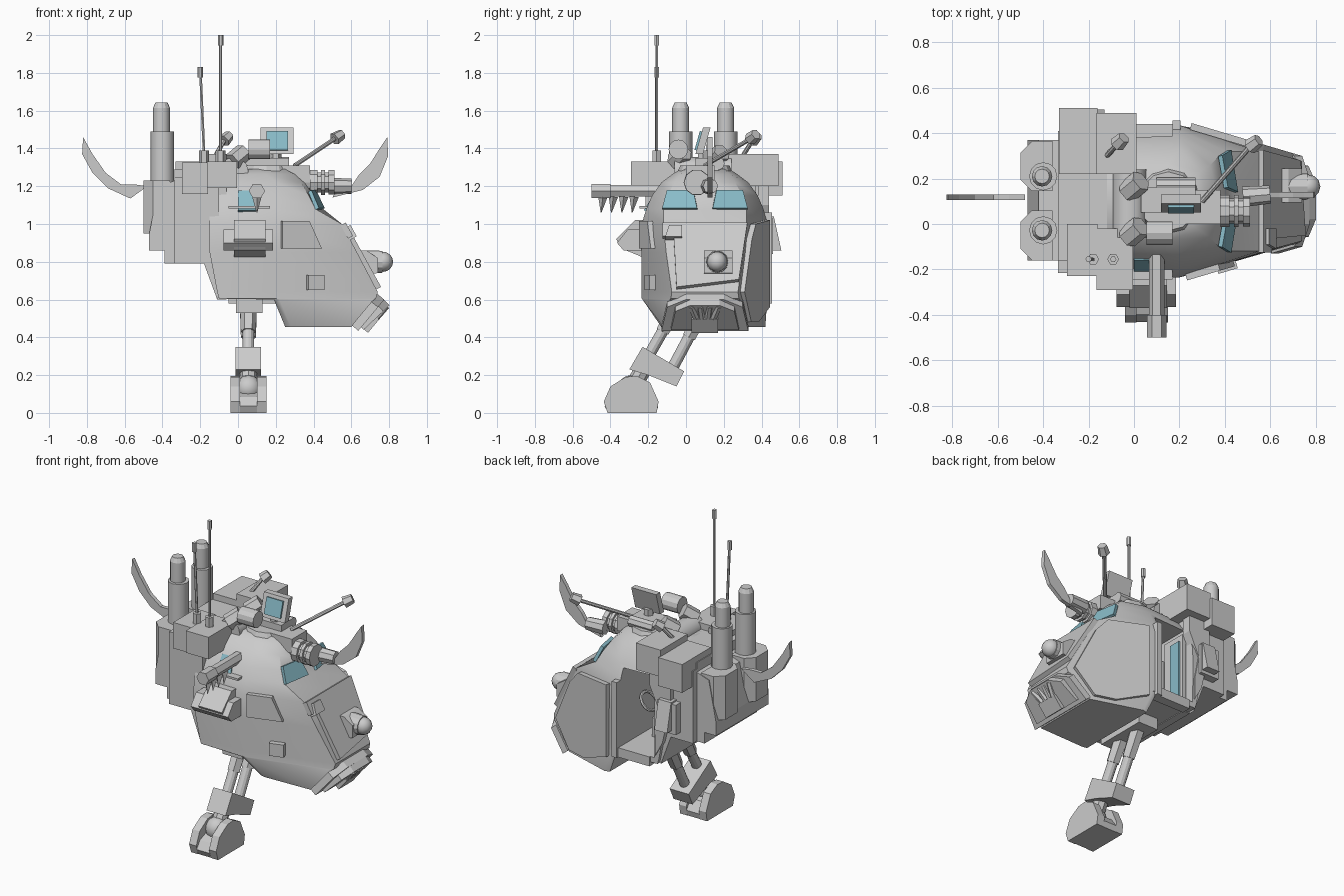
import bpy, bmesh, math
from mathutils import Vector

CY = 0.1  # centre line of the body
glass = bpy.data.materials.new("glass")
glass.diffuse_color = (0.25, 0.5, 0.58, 1)

def finish(name, bm, mat=None, smooth=False):
    bmesh.ops.recalc_face_normals(bm, faces=bm.faces)
    me = bpy.data.meshes.new(name)
    bm.to_mesh(me)
    bm.free()
    ob = bpy.data.objects.new(name, me)
    bpy.context.collection.objects.link(ob)
    if mat:
        me.materials.append(mat)
    if smooth:
        bpy.ops.object.select_all(action='DESELECT')
        ob.select_set(True)
        bpy.context.view_layer.objects.active = ob
        bpy.ops.object.shade_smooth_by_angle(angle=math.radians(35))
    return ob

def loft(name, rings, **kw):
    bm = bmesh.new()
    rs = [[bm.verts.new(p) for p in r] for r in rings]
    n = len(rs[0])
    for a, b in zip(rs, rs[1:]):
        for i in range(n):
            bm.faces.new((a[i], a[(i + 1) % n], b[(i + 1) % n], b[i]))
    bm.faces.new(rs[0][::-1])
    bm.faces.new(rs[-1])
    return finish(name, bm, **kw)

def box(name, x, y, z, **kw):
    q = [(0, 0), (1, 0), (1, 1), (0, 1)]
    return loft(name, [[(x[i], y[j], c) for i, j in q] for c in z], **kw)

def prism_y(name, pts, y, **kw):
    return loft(name, [[(a, c, b) for a, b in pts] for c in y], **kw)

def prism_x(name, pts, x, **kw):
    return loft(name, [[(c, a, b) for a, b in pts] for c in x], **kw)

def rod(name, p, q, r, r2=None, n=12, **kw):
    p, q = Vector(p), Vector(q)
    quat = (q - p).to_track_quat('Z', 'Y')
    circ = [Vector((math.cos(2 * math.pi * i / n), math.sin(2 * math.pi * i / n), 0)) for i in range(n)]
    return loft(name, [[c + quat @ (v * s) for v in circ] for c, s in ((p, r), (q, r2 or r))], **kw)

def ball(name, c, r, u=12, v=8):
    bm = bmesh.new()
    bmesh.ops.create_uvsphere(bm, u_segments=u, v_segments=v, radius=r)
    bmesh.ops.translate(bm, verts=bm.verts, vec=c)
    return finish(name, bm, smooth=True)

def plate(name, pts, t, **kw):  # flat polygon in space thickened to both sides
    v = [Vector(p) for p in pts]
    nrm = sum((a.cross(b) for a, b in zip(v, v[1:] + v[:1])), Vector()).normalized() * t / 2
    return loft(name, [[p - nrm for p in v], [p + nrm for p in v]], **kw)

# hull: z, rear x, front x, rear width, middle width, front width, front bulge
levels = [(.455, .25, .60, .31, .32, .22, 0), (.60, .19, .72, .33, .33, .185, 0),
          (.605, -.10, .73, .33, .335, .18, 0), (.64, -.11, .74, .33, .335, .175, 0),
          (.85, -.15, .63, .335, .335, .205, 0), (1.0, -.15, .55, .33, .335, .22, 0),
          (1.08, -.15, .45, .30, .31, .22, .04), (1.15, -.15, .415, .26, .28, .20, .04),
          (1.22, -.15, .375, .21, .23, .16, .04), (1.265, -.14, .33, .16, .17, .13, .04),
          (1.29, -.12, .28, .12, .13, .10, .03)]
rings = []
for z, xr, xf, wr, wm, wf, b in levels:
    lo = .72 if z < .5 else 1
    xm = max(.2, xr + .03) if z < 1.25 else .15
    rings.append([(xr, CY + wr, z), (xm, CY + wm, z), (xf - b, CY + wf, z), (xf, CY, z),
                  (xf - b, CY - wf, z), (xm, CY - wm * lo, z), (xr, CY - wr * lo, z)])
hull = loft("hull", rings, smooth=True)
cutter = box("doorway_cutter", (-.08, .17), (-.12, .6), (.64, 1.13))
cutter.hide_render = cutter.hide_viewport = True
cut = hull.modifiers.new("doorway", 'BOOLEAN')
cut.object = cutter
cut.solver = 'EXACT'
# doorway frame and cab interior
box("door_post_front", (.17, .205), (.40, .455), (.58, 1.06))
box("door_sill", (-.05, .2), (.38, .44), (.58, .64))
box("door_inner_frame", (-.075, -.045), (.22, .38), (.66, 1.1))
box("door_glass", (-.05, -.035), (.28, .36), (.7, 1.06), mat=glass)
box("seat_base", (-.03, .1), (.0, .2), (.64, .76))
box("seat_back", (-.06, -.01), (.0, .2), (.76, 1.0))
bpy.ops.mesh.primitive_torus_add(location=(.12, .2, .86), rotation=(0, -.9, 0), major_radius=.06,
                                 minor_radius=.01, major_segments=16, minor_segments=6)
bpy.context.object.name = "steering_wheel"
# side armour plates and hatches
yp = lambda x, o: CY + .335 + o - .298 * (x - .2)
plate("side_plate_left", [(x, yp(x, .01), z) for x, z in
      [(.25, .56), (.45, .48), (.58, .48), (.7, .64), (.57, .92), (.5, 1.0), (.25, 1.02)]], .03)
for name, o, t, pts in [("side_hatch_right", .008, .03, [(.23, .87), (.44, .87), (.375, 1.015), (.23, 1.015)]),
                        ("side_cap_right", .01, .05, [(.365, .65), (.45, .65), (.45, .73), (.365, .73)])]:
    plate(name, [(x, 2 * CY - yp(x, o), z) for x, z in pts], t)
# sloped nose armour: a point on the slope from y and z
fx = lambda z, o=0: .545 + (1.0 - z) * .55 + o
plate("nose_plate", [(fx(z, .012), CY + y, z) for y, z in
      [(-.225, 1.0), (.225, 1.0), (.18, .7), (-.15, .66), (-.165, .93), (-.225, .93)]], .03)
plate("nose_vent", [(fx(z, .025), y, z) for y, z in [(-.11, .925), (-.02, .925), (-.02, .985), (-.09, .985)]], .04)
prism_y("lamp_mount", [(.6, .86), (.68, .86), (.74, .82), (.74, .74), (.66, .73)], (.095, .245))
rod("lamp_barrel", (.68, .165, .80), (.765, .165, .80), .06, .058)
ball("lamp", (.768, .165, .80), .053)
jx = lambda z, o: .60 + (z - .455) * .83 + o
outline = [(-.23, .455), (.23, .455), (.2, .58), (.1, .62), (-.1, .62), (-.2, .58)]
for k, (s, o) in enumerate([(1, .02), (.78, .05)]):
    plate("jaw_plate_%d" % k, [(jx(z, o), CY + y * s, .53 + (z - .53) * s - o * .3) for y, z in outline], .045)
plate("jaw_box", [(jx(z, .065), CY + y, z - .02) for y, z in [(-.07, .46), (.07, .46), (.07, .53), (-.07, .53)]], .05)
for i in range(4):
    d = (i - 1.5) * .035
    rod("jaw_pipe_%d" % i, (.72, CY + d * .8, .49), (.785, CY + d * 1.4, .565), .018, n=6)
# cab windows
for s in (-1, 1):
    plate("front_window_%d" % s, [(x, CY + s * y, z) for x, y, z in
          [(.45, .04, 1.08), (.42, .225, 1.08), (.38, .2, 1.175), (.405, .06, 1.175)]], .02, mat=glass)
plate("side_window", [(.0, -.21, 1.065), (.1, -.21, 1.065), (.075, -.145, 1.17), (.0, -.145, 1.17)], .03, mat=glass)
box("side_window_sill", (-.05, .17), (-.245, -.17), (1.082, 1.095))
# rear body with stepped underside
prism_y("rear_body", [(-.06, .6), (-.11, .6), (-.18, .79), (-.39, .79), (-.39, .86), (-.47, .86), (-.47, .95),
        (-.42, 1.2), (-.335, 1.23), (-.335, 1.29), (-.06, 1.29)], (-.16, .37))
for y in ((-.215, -.15), (.36, .41)):
    prism_y("rear_flank", [(-.08, .66), (-.11, .6), (-.18, .79), (-.335, .79), (-.335, 1.25), (-.1, 1.25), (-.1, .8)], y)
prism_y("rear_pillar_left", [(-.09, .66), (-.14, .75), (-.2, 1.0), (-.2, 1.28), (-.05, 1.28), (-.05, 1.1),
                             (-.12, .95), (-.09, .8)], (.38, .44))
box("rear_side_box", (-.25, -.12), (.38, .46), (.84, 1.03))
prism_x("rear_wedge", [(.4, 1.04), (.465, 1.04), (.505, .86), (.4, .86)], (-.22, -.13))
box("shoulder_rear_left", (-.33, -.16), (.22, .51), (1.15, 1.33))
box("shoulder_left", (-.165, .01), (.22, .49), (1.2, 1.37))
box("shoulder_rear_right", (-.296, -.16), (-.23, .0), (1.16, 1.325))
box("shoulder_right", (-.165, -.005), (-.29, -.02), (1.19, 1.33))
rod("shoulder_drum", (-.02, -.06, 1.28), (-.02, .24, 1.28), .075, smooth=True)
for y in (-.03, .17):
    rod("shoulder_stub", (-.03, y - .03, 1.33), (.03, y + .02, 1.38), .05, n=6)
# exhaust pods and stacks
for y, ys in ((-.05, -.028), (.255, .21)):
    loft("exhaust_pod", [[(x, y + d, z) for x, d in
         [(-.36, -.11), (-.45, -.11), (-.5, -.06), (-.5, .06), (-.45, .11), (-.36, .11)]] for z in (.95, 1.23)])
    rod("exhaust_stack", (-.4, ys, 1.0), (-.4, ys, 1.49), .062, smooth=True)
    rod("exhaust_pipe", (-.405, ys, 1.45), (-.405, ys, 1.615), .045, smooth=True)
    rod("exhaust_cap", (-.405, ys, 1.615), (-.405, ys, 1.642), .045, .032)
# tusks front and rear
prism_y("rear_tusk", [(-.82, 1.46), (-.825, 1.37), (-.77, 1.27), (-.69, 1.19), (-.57, 1.135), (-.48, 1.2),
        (-.55, 1.21), (-.62, 1.21), (-.7, 1.27), (-.77, 1.37)], (.105, .13))
prism_y("front_tusk", [(.79, 1.46), (.795, 1.36), (.75, 1.25), (.66, 1.18), (.5, 1.14), (.53, 1.2),
        (.6, 1.2), (.64, 1.26), (.7, 1.32), (.75, 1.4)], (.115, .14))
rod("tusk_socket", (.48, .12, 1.2), (.6, .13, 1.2), .045, .04, n=8)
# roof turret, gun and gear
rod("turret_ring", (.15, .1, 1.22), (.15, .1, 1.31), .17, .13)
box("turret_deck", (.03, .27), (.05, .16), (1.28, 1.35))
for x0, x1, r in [(.2, .38, .05), (.38, .42, .07), (.42, .44, .055), (.44, .46, .07), (.46, .48, .055), (.48, .51, .068)]:
    rod("roof_gun", (x0, .057, 1.22), (x1, .057, 1.22), r, n=10)
box("gun_cradle", (.22, .38), (.0, .15), (1.22, 1.31))
rod("side_barrel", (.1, .17, 1.32), (.27, .17, 1.32), .035, n=8)
rod("roof_cylinder", (.055, -.04, 1.395), (.17, -.04, 1.395), .052)
prism_x("screen_case", [(.05, 1.37), (.09, 1.37), (.13, 1.51), (.09, 1.51)], (.12, .295))
plate("screen", [(.15, .055, 1.39), (.265, .055, 1.39), (.265, .083, 1.49), (.15, .083, 1.49)], .02, mat=glass)
rod("screen_post", (.2, .09, 1.3), (.2, .09, 1.39), .03, n=6)
for name, a, b, c in [("lever", (.3, .1, 1.31), (.51, .34, 1.45), (.55, .37, 1.475)),
                      ("small_lever", (-.12, .3, 1.36), (-.075, .35, 1.44), (-.045, .38, 1.47))]:
    rod(name, a, b, .012, n=8)
    rod(name + "_knob", b, c, .035, .028, n=6)
# antennas
for x, tx, top in [(-.18, -.2, 1.83), (-.092, -.092, 2.0)]:
    rod("antenna_base", (x, -.155, 1.31), (x, -.155, 1.39), .026, n=6)
    rod("antenna_mast", (x, -.155, 1.38), (tx, -.155, top), .008, n=6)
    rod("antenna_tip", (tx, -.155, top - .055), (tx, -.155, top), .014, n=6)
# right side gun with teeth, and side pod
rod("side_gun_barrel", (.1, -.4, 1.175), (.1, -.1, 1.175), .035, n=6)
rod("side_gun_muzzle", (.1, -.5, 1.175), (.1, -.4, 1.175), .043, n=6)
for i in range(4):
    rod("tooth_%d" % i, (.1, -.44 + .055 * i, 1.145), (.1, -.45 + .055 * i, 1.06), .025, .002, n=4)
prism_x("side_pod", [(-.22, 1.02), (-.27, 1.02), (-.37, .92), (-.34, .87), (-.22, .82)], (-.02, .145))
prism_x("side_pod_band", [(-.22, .97), (-.31, .97), (-.365, .9), (-.33, .86), (-.22, .86)], (-.078, .185))
# leg and foot
box("hip_block", (-.01, .13), (-.14, .2), (.53, .62))
for a, b in [((-.04, .58), (-.21, .28)), ((.1, .56), (-.07, .24))]:
    rod("leg_sleeve", (.055, *a), (.055, (a[0] + b[0]) / 2, (a[1] + b[1]) / 2), .045, .04, n=6)
    rod("leg_rod", (.055, *a), (.055, *b), .03)
prism_x("ankle_block", [(-.23, .35), (-.01, .22), (-.05, .14), (-.2, .2), (-.3, .23)], (-.012, .122))
rod("ankle_link", (.055, -.2, .28), (.055, -.29, .12), .045, n=8)
ball("ankle_ball", (.055, -.29, .13), .07)
foot = [(-.415, 0), (-.435, .06), (-.4, .14), (-.32, .19), (-.26, .195), (-.19, .16), (-.145, .06), (-.155, 0)]
for x in ((-.04, .01), (.1, .15)):
    prism_x("foot_cheek", foot, x)
prism_x("foot_core", [(y * .98 - .005, z * .6) for y, z in foot], (.01, .1))
